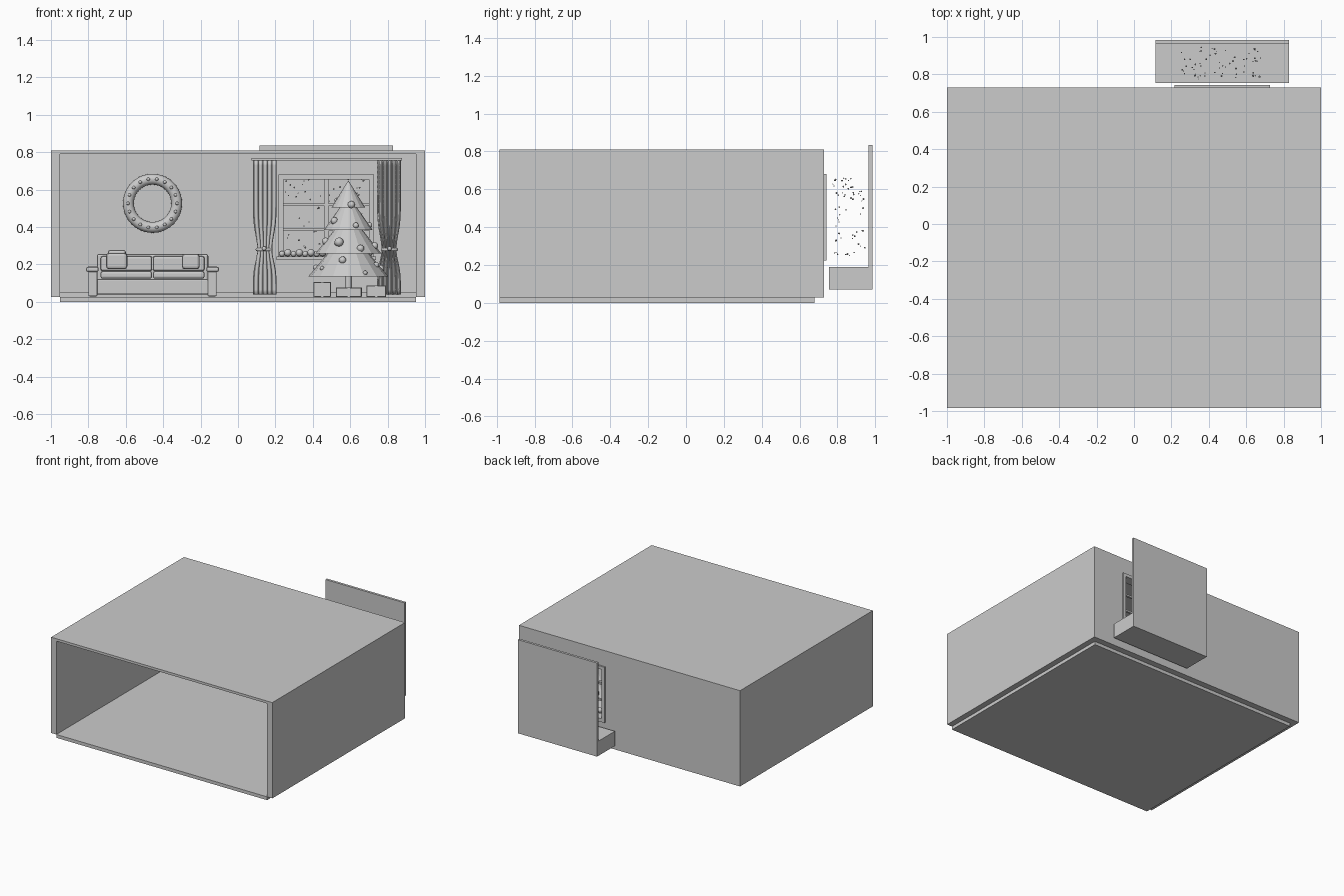
import bpy, bmesh, math, random
from mathutils import Matrix, Vector

if "Cube" in bpy.data.objects:
    bpy.data.objects.remove(bpy.data.objects["Cube"])

random.seed(4)
grey = bpy.data.materials.new("plain grey")
grey.diffuse_color = (0.6, 0.6, 0.6, 1)
grey.use_nodes = True
grey.node_tree.nodes["Principled BSDF"].inputs["Base Color"].default_value = grey.diffuse_color


def finish(name, bm, smooth=False):
    bmesh.ops.recalc_face_normals(bm, faces=bm.faces)
    me = bpy.data.meshes.new(name)
    bm.to_mesh(me)
    bm.free()
    me.materials.append(grey)
    for p in me.polygons:
        p.use_smooth = smooth
    ob = bpy.data.objects.new(name, me)
    bpy.context.collection.objects.link(ob)
    return ob


def boxes(name, *ranges, bevel=0):
    """One object from boxes given as (x0, x1, y0, y1, z0, z1)."""
    bm = bmesh.new()
    for x0, x1, y0, y1, z0, z1 in ranges:
        m = Matrix.Translation(((x0 + x1) / 2, (y0 + y1) / 2, (z0 + z1) / 2))
        bmesh.ops.create_cube(bm, size=1, matrix=m @ Matrix.Diagonal((x1 - x0, y1 - y0, z1 - z0, 1)))
    ob = finish(name, bm)
    if bevel:
        mod = ob.modifiers.new("bevel", "BEVEL")
        mod.width, mod.segments = bevel, 2
    return ob


def balls(name, items, sub=2):
    """One object from (x, y, z, radius) spheres."""
    bm = bmesh.new()
    for x, y, z, r in items:
        bmesh.ops.create_icosphere(bm, subdivisions=sub, radius=r, matrix=Matrix.Translation((x, y, z)))
    return finish(name, bm, sub > 1)


def cone(name, x, y, z0, z1, r0, r1, n):
    bm = bmesh.new()
    bmesh.ops.create_cone(bm, cap_ends=True, segments=n, radius1=r0, radius2=r1, depth=z1 - z0,
                          matrix=Matrix.Translation((x, y, (z0 + z1) / 2)))
    return finish(name, bm)


def torus(name, centre, R, r, n, m, squash=1, flat=False):
    """Ring in the xz plane, or lying flat in xy."""
    bm = bmesh.new()
    rings = []
    for i in range(n):
        a = 2 * math.pi * i / n
        ring = []
        for j in range(m):
            b = 2 * math.pi * j / m
            d, h = R + r * math.cos(b), r * math.sin(b)
            p = (d * math.cos(a), d * math.sin(a) * squash, h) if flat else (d * math.cos(a), h, d * math.sin(a))
            ring.append(bm.verts.new(Vector(centre) + Vector(p)))
        rings.append(ring)
    for i in range(n):
        for j in range(m):
            k, l = (i + 1) % n, (j + 1) % m
            bm.faces.new((rings[i][j], rings[k][j], rings[k][l], rings[i][l]))
    return finish(name, bm, True)


# Room shell, open at the front, with a window hole in the back wall
F, B, W = -0.985, 0.73, 0.68
boxes("side_walls", (-1, -0.953, F, B, 0.027, 0.81), (0.953, 1, F, B, 0.027, 0.81))
boxes("ceiling", (-0.953, 0.953, F, B, 0.79, 0.81))
boxes("back_wall", (-0.953, 0.24, W, B, 0.027, 0.79), (0.70, 0.953, W, B, 0.027, 0.79),
      (0.24, 0.70, W, B, 0.027, 0.25), (0.24, 0.70, W, B, 0.655, 0.79))
boxes("floor", (-0.953, 0.953, F, W, 0, 0.027))
boxes("baseboard", (-0.953, 0.953, W - 0.01, W, 0.027, 0.053))

# Window frame, bars and sill
f0, f1 = 0.665, 0.742
boxes("window_frame", (0.217, 0.243, f0, f1, 0.225, 0.68), (0.70, 0.727, f0, f1, 0.225, 0.68),
      (0.243, 0.70, f0, f1, 0.655, 0.68), (0.243, 0.70, f0, f1, 0.225, 0.252))
boxes("window_bars", (0.463, 0.484, 0.695, 0.715, 0.252, 0.655),
      *[(0.243, 0.70, 0.697, 0.713, z - 0.007, z + 0.007) for z in (0.386, 0.52)])
boxes("window_sill", (0.207, 0.737, 0.62, f0, 0.225, 0.243))
balls("sill_garland", [(0.235 + 0.031 * i, 0.642, 0.257 + 0.006 * (i % 2), 0.016 + 0.004 * (i % 2))
                       for i in range(16)])

# Snowy ground, sky panel and falling snow outside
boxes("snow_ground", (0.115, 0.83, 0.755, 0.965, 0.07, 0.19))
boxes("sky_panel", (0.115, 0.83, 0.965, 0.985, 0.07, 0.835))
balls("snowflakes", [(random.uniform(0.25, 0.69), random.uniform(0.775, 0.945),
                      random.uniform(0.24, 0.66), random.uniform(0.003, 0.006)) for _ in range(60)], 1)

# Curtains: folded sheets gathered at the tie
def curtain(name, cx):
    bm = bmesh.new()
    cols, rows, grid = 40, 28, []
    for r in range(rows + 1):
        z = 0.04 + 0.715 * r / rows
        pinch = math.exp(-((z - 0.28) / (0.11 if z > 0.28 else 0.09)) ** 2)
        half = 0.061 - 0.024 * pinch
        grid.append([bm.verts.new((cx + half * (2 * c / cols - 1),
                                   0.632 + 0.013 * math.sin(2 * math.pi * 5 * c / cols), z))
                     for c in range(cols + 1)])
    for r in range(rows):
        for c in range(cols):
            bm.faces.new((grid[r][c], grid[r][c + 1], grid[r + 1][c + 1], grid[r + 1][c]))
    ob = finish(name, bm, True)
    ob.modifiers.new("thickness", "SOLIDIFY").thickness = 0.006
    torus(name + "_tie", (cx, 0.632, 0.28), 0.037, 0.009, 24, 8, 0.6, True)
    balls(name + "_tie_knot", [(cx, 0.60, 0.285, 0.012)])


curtain("left_curtain", 0.14)
curtain("right_curtain", 0.81)
boxes("curtain_rail", (0.073, 0.877, 0.61, W, 0.756, 0.77))

# Wreath with berries
torus("wreath", (-0.457, 0.65, 0.527), 0.129, 0.029, 40, 14)
balls("wreath_berries", [(-0.457 + 0.131 * math.cos(a), 0.622, 0.527 + 0.131 * math.sin(a), 0.009)
                         for a in [2 * math.pi * i / 18 for i in range(18)]])

# Sofa
cx = -0.457
boxes("sofa_base", (-0.76, -0.154, 0.37, 0.65, 0.04, 0.123), bevel=0.008)
boxes("sofa_back", (-0.755, -0.159, 0.57, 0.66, 0.04, 0.257), bevel=0.012)
boxes("seat_cushions", (-0.735, cx - 0.002, 0.36, 0.575, 0.124, 0.165),
      (cx + 0.002, -0.179, 0.36, 0.575, 0.124, 0.165), bevel=0.012)
boxes("back_cushions", (-0.735, cx - 0.002, 0.53, 0.575, 0.165, 0.245),
      (cx + 0.002, -0.179, 0.53, 0.575, 0.165, 0.245), bevel=0.012)
for side, s in (("left", -1), ("right", 1)):
    a, b = sorted((cx + s * 0.295, cx + s * 0.343))
    boxes(side + "_sofa_arm", (a, b, 0.365, 0.65, 0.03, 0.17), bevel=0.006)
    a, b = sorted((cx + s * 0.288, cx + s * 0.355))
    boxes(side + "_arm_pad", (a, b, 0.355, 0.655, 0.16, 0.188), bevel=0.01)
boxes("left_pillow", (-0.705, -0.592, 0.46, 0.525, 0.175, 0.262), bevel=0.015)
boxes("left_rear_pillow", (-0.695, -0.60, 0.51, 0.56, 0.18, 0.278), bevel=0.012)
boxes("right_pillow", (-0.30, -0.205, 0.46, 0.525, 0.175, 0.257), bevel=0.015)

# Tree: trunk, stacked cones and ornaments
tx, ty = 0.59, 0.38
cone("tree_trunk", tx, ty, 0.027, 0.16, 0.02, 0.018, 12)
tiers = [(0.135, 0.39, 0.215), (0.26, 0.48, 0.175), (0.385, 0.57, 0.13), (0.505, 0.65, 0.09)]
for i, (z0, z1, r) in enumerate(tiers):
    cone("tree_tier_%d" % (i + 1), tx, ty, z0, z1, r, 0, 16)
ornaments = []
for i, (z0, z1, r) in enumerate(tiers):
    n = 9 - 2 * i
    for k in range(n):
        a = 2 * math.pi * (k + 0.4 * i) / n + 0.3
        t = random.uniform(0.08, 0.35)
        d = r * (1 - t)
        ornaments.append((tx + d * math.cos(a), ty + d * math.sin(a), z0 + t * (z1 - z0),
                          random.choice((0.012, 0.016, 0.02))))
ornaments.append((0.54, ty - 0.13, 0.32, 0.025))
balls("tree_ornaments", ornaments)

# Gifts with ribbons
def gift(name, x0, x1, yc, top):
    h, xc = (x1 - x0) / 2, (x0 + x1) / 2
    boxes(name, (x0, x1, yc - h, yc + h, 0.027, top), bevel=0.004)
    boxes(name + "_ribbon", (xc - 0.007, xc + 0.007, yc - h - 0.002, yc + h + 0.002, 0.027, top + 0.002),
          (x0 - 0.002, x1 + 0.002, yc - 0.007, yc + 0.007, 0.027, top + 0.002))


gift("left_gift", 0.405, 0.495, 0.24, 0.105)
gift("middle_gift", 0.525, 0.66, 0.22, 0.075)
gift("right_gift", 0.688, 0.79, 0.26, 0.085)
